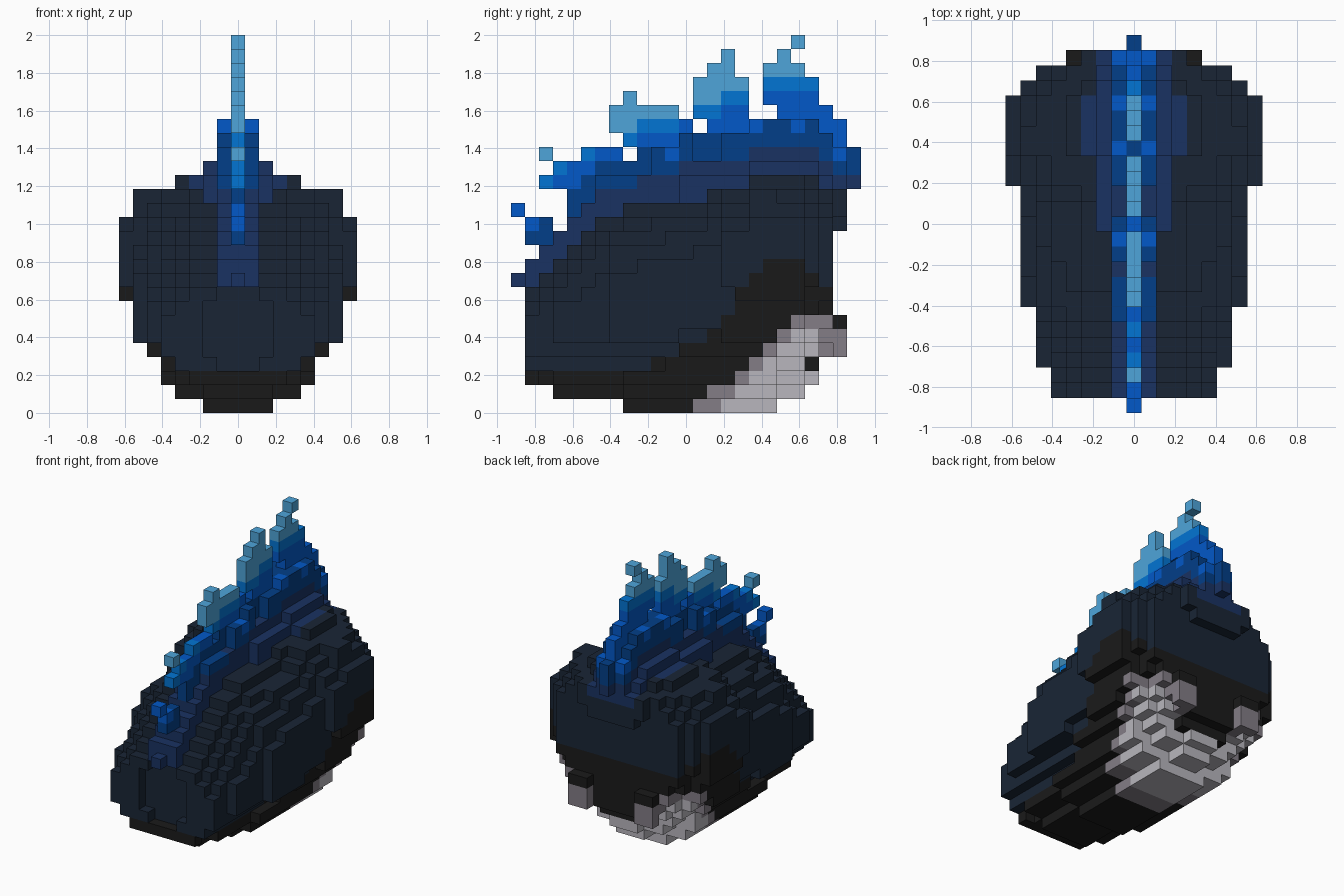
import bpy, bmesh, math

if "Cube" in bpy.data.objects:
    bpy.data.objects.remove(bpy.data.objects["Cube"], do_unlink=True)

V = 2 / 27  # edge of one block


def linear(c):
    c /= 255
    return c / 12.92 if c <= 0.04045 else ((c + 0.055) / 1.055) ** 2.4


def material(name, rgb):
    m = bpy.data.materials.new(name)
    col = [linear(c) for c in rgb] + [1]
    m.diffuse_color = col
    m.use_nodes = True
    b = m.node_tree.nodes["Principled BSDF"]
    b.inputs["Base Color"].default_value = col
    b.inputs["Roughness"].default_value = 0.9
    return m


MATS = [material(*m) for m in (
    ("dark slate", (25, 37, 53)), ("charcoal", (26, 26, 26)),
    ("mid grey", (131, 125, 134)), ("light grey", (184, 182, 189)),
    ("navy", (25, 50, 98)), ("deep blue", (2, 62, 136)),
    ("royal blue", (2, 88, 200)), ("bright blue", (2, 117, 212)),
    ("pale flame blue", (78, 165, 218)))]
SLATE, COAL, GREY, PALE, NAVY, DEEP, ROYAL, BRIGHT, FLAME = range(9)

# Profiles along the length, from block row -11 (front) to 12 (back)
RIDGE = [11, 12, 13, 14, 15, 16, 16, 16, 17, 17, 17, 18,
         18, 18, 18, 18, 19, 19, 19, 19, 19, 18, 17, 17]
SHOULDER = [9, 10, 11, 12, 13, 14, 14] + [15] * 6 + [16] * 3 + [17] * 4 + [16] * 3
CREST = [14, 14, 13, 18, 19, 19, 19, 23, 22, 22, 22, 21,
         24, 25, 26, 24, 21, 25, 26, 25, 24, 22, 21, 19]
WIDTH = [5] * 2 + [6] * 4 + [7] * 8 + [8] * 6 + [7, 6, 4]
BASE = [2] * 2 + [1] * 5 + [0] * 11 + [1] * 2 + [2, 4, 0]
# Roundness of the upper and lower flanks, higher is boxier
ROUND_UP = [2] * 14 + [2.8] * 2 + [4] * 2 + [2.8] * 4 + [4]
ROUND_DOWN = [1.8] * 7 + [2.2] * 11 + [1.3] * 3 + [3, 4]
# Widest reach of each height layer
LAYER = [2, 4, 5, 5, 6, 7, 7, 7] + [8] * 6 + [7, 7, 4, 2, 1]
# Top of the charcoal underside, from row -2 to 11
COAL_TOP = [4, 4, 5, 5, 6, 7, 9, 10, 11, 11, 11, 10, 9, 9]


def ridge(j):
    return RIDGE[max(j, -11) + 11]


def navy_reach(j):
    return 3 if 5 <= j <= 9 else 2 if j >= 0 else 1


def body_colour(i, j, k):
    a = abs(i)
    # Grey patch under the rear, rising on both sides
    if k <= 6 and j >= k + (1 if k < 2 else 2) and (a > 2 or k <= 2):
        if not (k == 6 and j >= 11):
            return PALE if j >= k + 3 and k <= 5 and j <= 9 else GREY
    if k < (3 if j < -2 else COAL_TOP[j + 2]):
        return COAL
    # Navy band along the back
    if a <= navy_reach(j) and k >= max(9, ridge(j) - (2 if j >= 9 else 4)):
        return NAVY
    return SLATE


def hollow(a, j, k):
    # Recess in the back face, leaving two low bumps and a tapered hood
    if j == 11:
        return k < 4 or 7 <= k <= 12 or (k < 7 and a < 3) or (k >= 13 and a > k - 11)
    # Shallow dent in the nose
    return j == -11 and 3 <= k <= 8 and a <= 2 and a + abs(k - 5.5) < 4


def body_cells():
    cells = {}
    for j in range(-11, 12):
        n = j + 11
        base, half, top = BASE[n], WIDTH[n], SHOULDER[n]
        # Widest level, lower towards the nose
        mid = base + (ridge(j) - base) * (0.3 + 0.25 * min(1, n / 14))
        for i in range(-half, half + 1):
            a = abs(i)
            u = a / (half + 0.5)
            hi = math.floor(mid + (top - mid) * math.sqrt(1 - u ** ROUND_UP[n]) + 0.85)
            lo = round(mid - (mid - base) * math.sqrt(1 - u ** ROUND_DOWN[n]))
            hi = min(hi, top)
            if a <= navy_reach(j):
                hi = ridge(j) - max(0, a - 1)
            for k in range(lo, hi):
                # The lower flanks only reach full width towards the back
                late = k in (3, 4, 8) and j < k - 4
                if a <= LAYER[k] - late and not hollow(a, j, k):
                    cells[i, j, k] = body_colour(i, j, k)
    return cells


def flame_colour(i, j, k):
    d = k - ridge(j)
    # Rising front flames pale sooner, and some side tips are lighter
    if i == 0 and -7 <= j <= 2 and d >= 2:
        d += 1
    if i and j % 3 == 2 and d == 1:
        d = 2
    return (NAVY if d < 0 else DEEP if d < 2 else ROYAL if d < 4
            else BRIGHT if d == 4 else FLAME)


def crest_cells():
    spots = set()
    # Tall central blade
    for j in range(-11, 13):
        for k in range(ridge(j) - (j == 12), CREST[j + 11]):
            spots.add((0, j, k))
    # Lower side blades
    for j in range(-6, 12):
        rise = 2 if j >= 3 or -2 <= j <= 0 else 1 if j <= -4 else 0
        for k in range(ridge(j), ridge(j) + rise):
            spots |= {(-1, j, k), (1, j, k)}
    # Gaps and loose sparks
    spots -= {(0, j, k) for j, k in ((-11, 11), (-4, 18), (1, 20), (6, 21))}
    spots |= {(0, j, k) for j, k in ((-12, 9), (-12, 14), (-10, 16), (-10, 18),
              (-9, 16), (-9, 17), (-5, 20), (-5, 21), (8, 26))}
    return {c: flame_colour(*c) for c in spots}


def build(name, cells, solid):
    """Make one mesh from the block sides that touch open air."""
    bm = bmesh.new()
    verts = {}

    def vert(p):
        if p not in verts:
            verts[p] = bm.verts.new(((p[0] - 0.5) * V, (p[1] - 0.5) * V, p[2] * V))
        return verts[p]

    for c, colour in cells.items():
        for axis in range(3):
            for side in (0, 1):
                n = list(c)
                n[axis] += 2 * side - 1
                if tuple(n) in solid:
                    continue
                ring = []
                for s, t in ((0, 0), (1, 0), (1, 1), (0, 1)):
                    p = list(c)
                    p[axis] += side
                    p[(axis + 1) % 3] += s
                    p[(axis + 2) % 3] += t
                    ring.append(vert(tuple(p)))
                f = bm.faces.new(ring if side else ring[::-1])
                f.material_index = colour
    me = bpy.data.meshes.new(name)
    bm.to_mesh(me)
    bm.free()
    for m in MATS:
        me.materials.append(m)
    ob = bpy.data.objects.new(name, me)
    bpy.context.collection.objects.link(ob)


body = body_cells()
crest = {c: m for c, m in crest_cells().items() if c not in body}
solid = set(body) | set(crest)
build("body", body, solid)
build("flame_crest", crest, solid)
